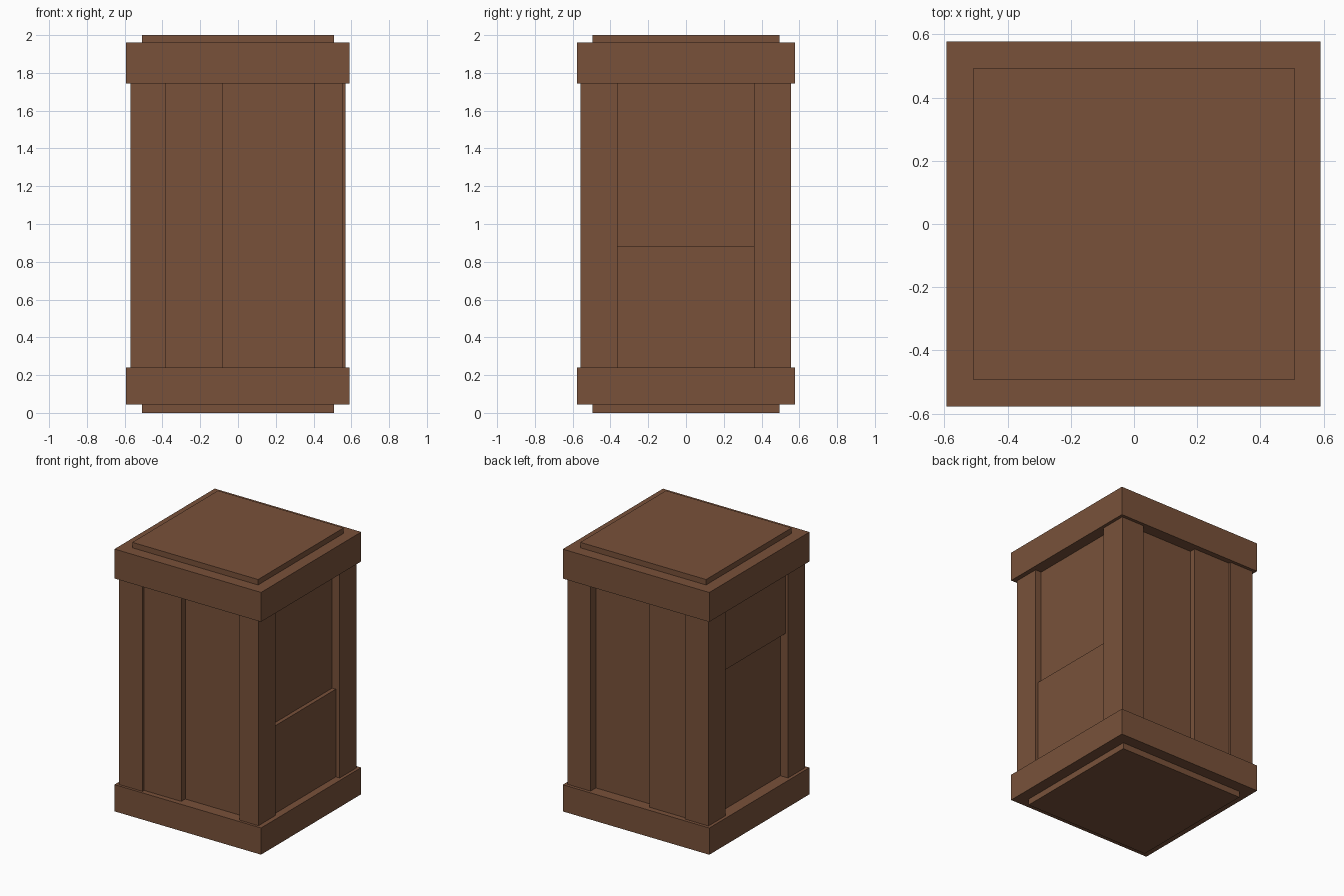
import bpy, bmesh
from mathutils import Vector

if "Cube" in bpy.data.objects:
    bpy.data.objects.remove(bpy.data.objects["Cube"])

brown = bpy.data.materials.new("brown_wood")
brown.diffuse_color = (0.19, 0.083, 0.042, 1.0)
brown.use_nodes = True
brown.node_tree.nodes["Principled BSDF"].inputs["Base Color"].default_value = brown.diffuse_color


def box(name, x0, x1, y0, y1, z0, z1):
    """Box between opposite corners."""
    me = bpy.data.meshes.new(name)
    bm = bmesh.new()
    bmesh.ops.create_cube(bm, size=1.0)
    for v in bm.verts:
        v.co = Vector((x1 if v.co.x > 0 else x0,
                       y1 if v.co.y > 0 else y0,
                       z1 if v.co.z > 0 else z0))
    bm.to_mesh(me)
    bm.free()
    me.materials.append(brown)
    ob = bpy.data.objects.new(name, me)
    bpy.context.collection.objects.link(ob)
    return ob


LOW, HIGH = 0.24, 1.745   # body between the two trims

# Core: shows as recessed panels, top plate and base plate
box("core", -0.508, 0.508, -0.494, 0.494, 0.0, 2.0)

# Wide trims around the bottom and the top
box("bottom_trim", -0.593, 0.591, -0.578, 0.578, 0.045, LOW)
box("top_trim", -0.593, 0.591, -0.578, 0.578, HIGH, 1.96)

# Corner posts
box("front_left_post", -0.57, -0.38, -0.559, -0.363, LOW, HIGH)
box("front_right_post", 0.402, 0.557, -0.559, -0.363, LOW, HIGH)
box("back_left_post", -0.57, -0.38, 0.361, 0.555, LOW, HIGH)
box("back_right_post", 0.382, 0.568, 0.361, 0.555, LOW, HIGH)

# Raised boards on the front and back, left of centre
box("front_board", -0.38, -0.08, -0.54, -0.49, LOW, HIGH)
box("back_board", -0.38, -0.08, 0.49, 0.538, LOW, HIGH)

# Raised boards on the sides: low on the right, high on the left
box("right_board", 0.5, 0.537, -0.363, 0.361, LOW, 0.88)
box("left_board", -0.55, -0.5, -0.363, 0.361, 1.29, HIGH)
